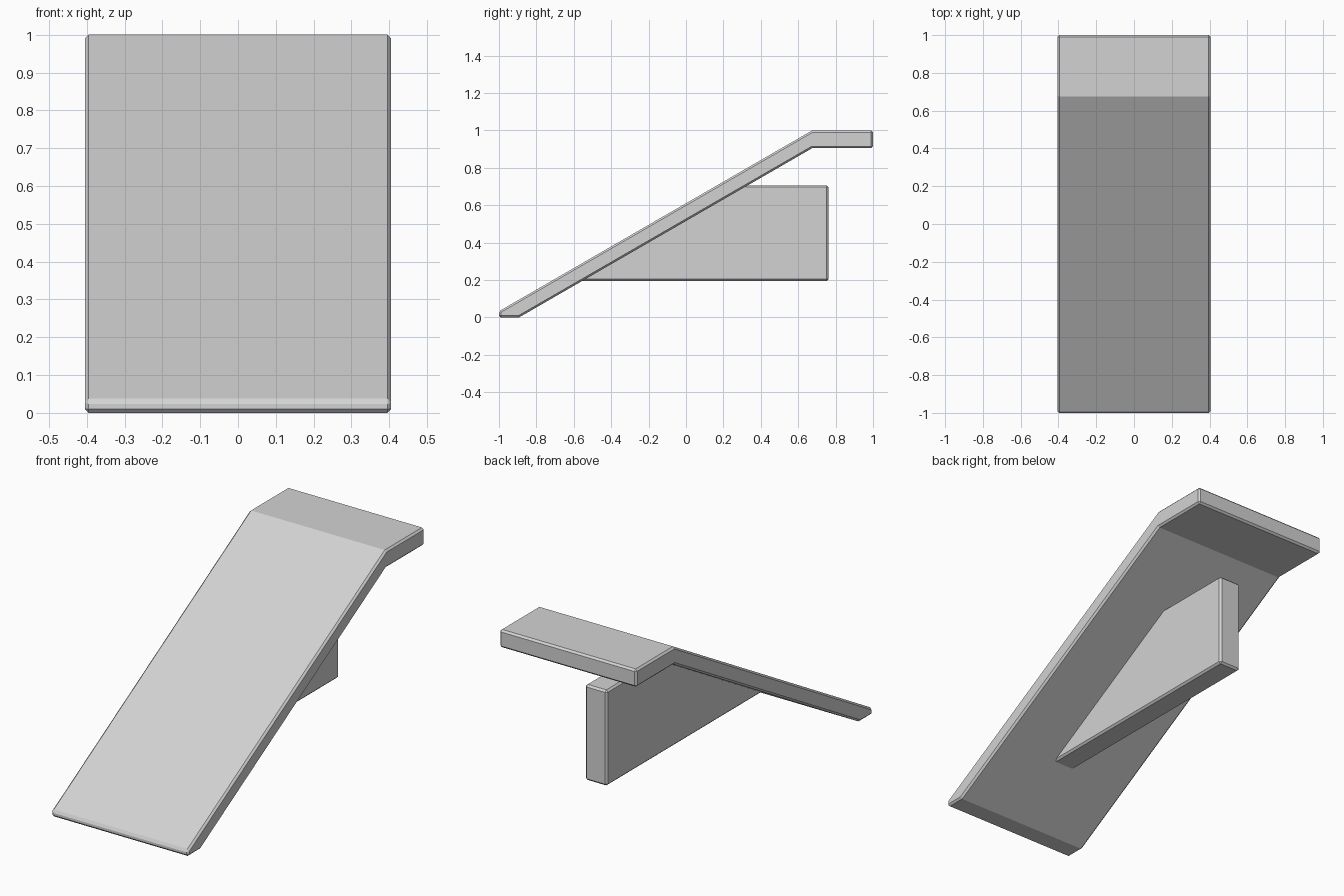
import bpy
import bmesh
import math

cube = bpy.data.objects.get("Cube")
if cube:
    bpy.data.objects.remove(cube, do_unlink=True)

# Single flat colour
grey = bpy.data.materials.new("light_grey")
grey.use_nodes = True
colour = (0.65, 0.65, 0.65, 1)
grey.diffuse_color = colour
grey.node_tree.nodes["Principled BSDF"].inputs["Base Color"].default_value = colour


def slab(name, profile, half_width, bevel=0.01):
    """Extrude a (y, z) side profile across x and chamfer its sharp edges."""
    bm = bmesh.new()
    face = bm.faces.new([bm.verts.new((-half_width, y, z)) for y, z in profile])
    side = bmesh.ops.extrude_face_region(bm, geom=[face])["geom"]
    verts = [v for v in side if isinstance(v, bmesh.types.BMVert)]
    bmesh.ops.translate(bm, verts=verts, vec=(2 * half_width, 0, 0))
    bmesh.ops.recalc_face_normals(bm, faces=bm.faces)
    mesh = bpy.data.meshes.new(name)
    bm.to_mesh(mesh)
    bm.free()
    mesh.materials.append(grey)
    obj = bpy.data.objects.new(name, mesh)
    bpy.context.collection.objects.link(obj)
    chamfer = obj.modifiers.new("chamfer", "BEVEL")
    chamfer.width = bevel
    chamfer.segments = 1
    chamfer.limit_method = "ANGLE"
    chamfer.angle_limit = math.radians(40)
    return obj


slope = math.tan(math.radians(30))
bend, deck_bottom = 0.675, 0.905
toe = bend - deck_bottom / slope


def underside(z):
    """Position along y where the ramp's underside reaches height z."""
    return toe + z / slope


# Sloping ramp with a level deck at the top
slab("ramp", [(-1, 0), (toe, 0), (bend, deck_bottom), (1, deck_bottom),
              (1, 1), (bend, 1), (-1, 1 - (bend + 1) * slope)], 0.405)

# Central fin under the ramp, its sloping edge sunk slightly into the ramp
low, high, back, sink = 0.195, 0.706, 0.762, 0.04
slab("support_fin", [(underside(low) - sink, low), (back, low),
                     (back, high), (underside(high) - sink, high)], 0.065)
